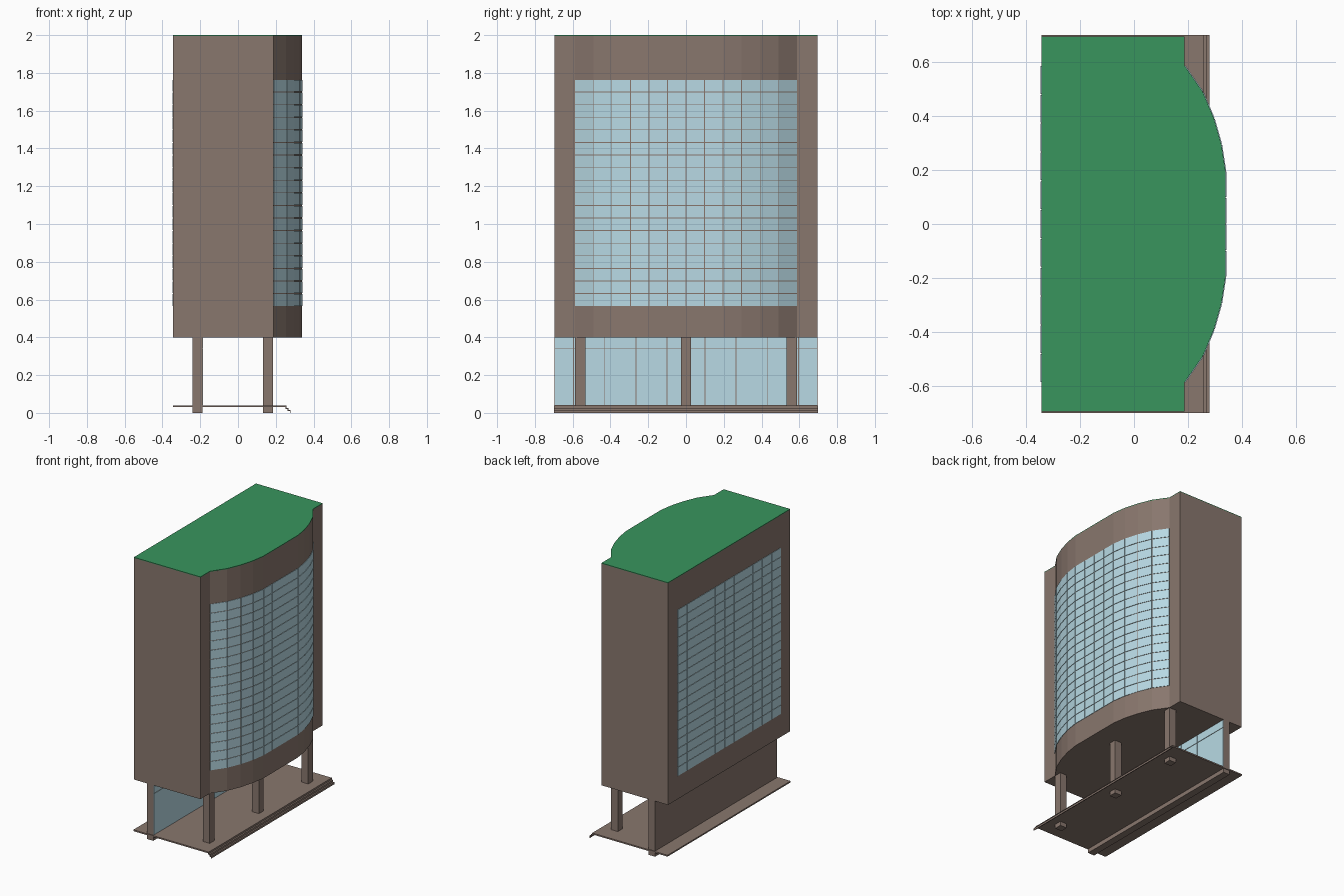
import bpy, bmesh
from mathutils import Vector

if "Cube" in bpy.data.objects:
    bpy.data.objects.remove(bpy.data.objects["Cube"])


def material(name, color):
    m = bpy.data.materials.new(name)
    m.diffuse_color = (*color, 1)
    m.use_nodes = True
    m.node_tree.nodes["Principled BSDF"].inputs["Base Color"].default_value = m.diffuse_color
    return m


STONE = material("stone", (0.25, 0.185, 0.155))
GLASS = material("glass", (0.48, 0.70, 0.78))
GREEN = material("roof_green", (0.04, 0.30, 0.11))


def finish(name, bm, mat):
    bmesh.ops.recalc_face_normals(bm, faces=bm.faces)
    me = bpy.data.meshes.new(name)
    bm.to_mesh(me)
    bm.free()
    ob = bpy.data.objects.new(name, me)
    bpy.context.collection.objects.link(ob)
    me.materials.append(mat)
    return ob


def prism(bm, points, offset):
    """Add a closed solid: polygon swept along an offset."""
    face = bm.faces.new([bm.verts.new(p) for p in points])
    new = bmesh.ops.extrude_face_region(bm, geom=[face], use_keep_orig=True)
    verts = [g for g in new["geom"] if isinstance(g, bmesh.types.BMVert)]
    bmesh.ops.translate(bm, verts=verts, vec=offset)


def box(name, x, y, z, mat):
    bm = bmesh.new()
    prism(bm, [(x[0], y[0], z[0]), (x[1], y[0], z[0]), (x[1], y[1], z[0]), (x[0], y[1], z[0])],
          (0, 0, z[1] - z[0]))
    return finish(name, bm, mat)


def pane_wall(name, path, levels, gap=0.004, depth=0.003):
    """Grid of thin glass panes along a plan path; gaps read as mullions."""
    bm = bmesh.new()
    for a, b in zip(path, path[1:]):
        a, b = Vector((*a, 0)), Vector((*b, 0))
        d = (b - a).normalized()
        out = Vector((d.y, -d.x, 0)) * depth
        a, b = a + d * gap / 2, b - d * gap / 2
        for z0, z1 in zip(levels, levels[1:]):
            lo, hi = Vector((0, 0, z0 + gap / 2)), Vector((0, 0, z1 - gap / 2))
            prism(bm, [a + lo, b + lo, b + hi, a + hi], out)
    return finish(name, bm, GLASS)


# Tower plan: flat back and ends, bowed faceted front
HALF, BACK = 0.695, -0.343
Y0, N = 0.5875, 12
half_x = [0.187, 0.255, 0.296, 0.324, 0.339, 0.339, 0.339]
bow_x = half_x + half_x[-2::-1]
bow = [(x, -Y0 + 2 * Y0 * i / N) for i, x in enumerate(bow_x)]
plan = [(BACK, -HALF), (0.187, -HALF)] + bow + [(0.187, HALF), (BACK, HALF)]

for name, z0, z1, mat in (("tower_body", 0.4, 1.995, STONE), ("green_roof", 1.995, 2.0, GREEN)):
    bm = bmesh.new()
    prism(bm, [(x, y, z0) for x, y in plan], (0, 0, z1 - z0))
    finish(name, bm, mat)

# Upper floor windows, front and back
levels = [0.565 + 1.2 * i / 18 for i in range(19)]
pane_wall("front_windows", bow, levels)
pane_wall("back_windows", [(BACK, Y0 - 2 * Y0 * i / 11) for i in range(12)], levels)

# Ground floor wall and its glazing
box("lobby_wall", (-0.24, -0.188), (-HALF, HALF), (0, 0.4), STONE)
lobby_y = [-HALF, -0.595, -0.43, -0.265, -0.10, 0.10, 0.265, 0.43, 0.595, HALF]
pane_wall("lobby_glazing", [(-0.188, y) for y in lobby_y], [0.04, 0.34, 0.4])

# Front columns
for i, y in enumerate((-0.56, 0, 0.56)):
    box(f"front_column_{i + 1}", (0.132, 0.186), (y - 0.027, y + 0.027), (0, 0.4), STONE)

# Thin plinth slab folding down into steps along the front
profile = [(BACK, 0.04), (0.257, 0.04), (0.257, 0.027), (0.268, 0.027), (0.268, 0.014),
           (0.279, 0.014), (0.279, 0), (0.274, 0), (0.274, 0.009), (0.263, 0.009),
           (0.263, 0.021), (0.252, 0.021), (0.252, 0.03), (BACK, 0.03)]
bm = bmesh.new()
prism(bm, [(x, -0.7, z) for x, z in profile], (0, 1.4, 0))
finish("plinth_and_steps", bm, STONE)
